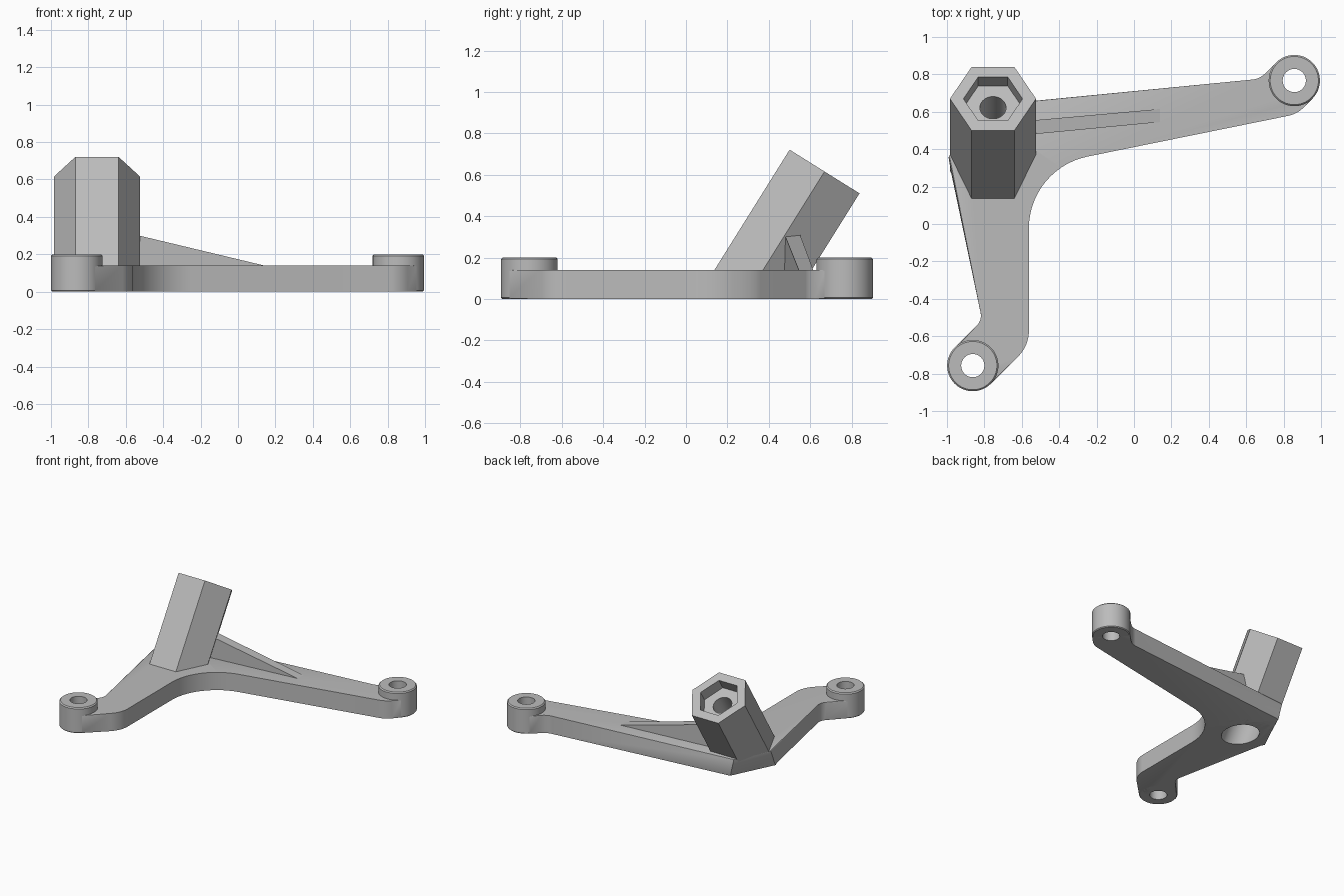
import bpy, bmesh, math
from mathutils import Vector, Matrix

if "Cube" in bpy.data.objects:
    bpy.data.objects.remove(bpy.data.objects["Cube"], do_unlink=True)

# One plain grey for the whole casting
GREY = (0.5, 0.5, 0.5, 1)
grey = bpy.data.materials.new("plain grey")
grey.use_nodes = True
grey.diffuse_color = GREY
grey.node_tree.nodes["Principled BSDF"].inputs["Base Color"].default_value = GREY

TILT = math.radians(32)
AXIS = Vector((0, math.sin(TILT), math.cos(TILT)))
FOOT = Vector((-0.754, 0.285, 0))
LENGTH = 0.726
HEX_R = 0.23
THICK = 0.14
BOSSES = {"front_boss": (-0.862, -0.757), "back_boss": (0.857, 0.767)}


def make(name, bm):
    bmesh.ops.recalc_face_normals(bm, faces=bm.faces)
    mesh = bpy.data.meshes.new(name)
    bm.to_mesh(mesh)
    bm.free()
    mesh.materials.append(grey)
    obj = bpy.data.objects.new(name, mesh)
    bpy.context.collection.objects.link(obj)
    return obj


def loft(name, rings, bevel=0):
    """Skin matching rings of points and cap both ends."""
    bm = bmesh.new()
    rows = [[bm.verts.new(p) for p in ring] for ring in rings]
    for a, b in zip(rows, rows[1:]):
        for i in range(len(a)):
            j = (i + 1) % len(a)
            bm.faces.new((a[i], a[j], b[j], b[i]))
    caps = [bm.faces.new(rows[0]), bm.faces.new(rows[-1])]
    if bevel:
        rim = [e for f in caps for e in f.edges]
        bmesh.ops.bevel(bm, geom=rim, offset=bevel, segments=2, profile=0.5,
                        affect='EDGES')
    return make(name, bm)


def circle(r, n, at, turn=Matrix()):
    return [turn @ Vector((r * math.cos(math.tau * i / n),
                           r * math.sin(math.tau * i / n), 0)) + Vector(at)
            for i in range(n)]


def rounded(corners, steps=14):
    """Outline from (x, y, tangent length) corners, each rounded by an arc."""
    out = []
    pts = [Vector(c[:2]) for c in corners]
    for i, p in enumerate(pts):
        d = corners[i][2]
        if not d:
            out.append(p)
            continue
        u = (pts[i - 1] - p).normalized()
        v = (pts[(i + 1) % len(pts)] - p).normalized()
        half = u.angle(v) / 2
        mid = p + (u + v).normalized() * (d / math.cos(half))
        a, b = p + u * d - mid, p + v * d - mid
        sweep = a.angle(b)
        for k in range(steps + 1):
            t = k / steps
            out.append(mid + (a * math.sin((1 - t) * sweep)
                              + b * math.sin(t * sweep)) / math.sin(sweep))
    return out


def cut(obj, cutters):
    bpy.context.view_layer.objects.active = obj
    for c in cutters:
        mod = obj.modifiers.new("cut", 'BOOLEAN')
        mod.operation, mod.solver, mod.object = 'DIFFERENCE', 'EXACT', c
        bpy.ops.object.modifier_apply(modifier=mod.name)


# Two-armed base plate; its outer corner leans with the socket
corners = [(-0.958, -0.66, 0), (-0.862, -0.757, 0), (-0.765, -0.854, 0),
           (-0.562, -0.651, 0.08), (-0.562, 0.297, 0.32), (0.872, 0.588, 0.05),
           (0.954, 0.67, 0), (0.857, 0.767, 0), (0.76, 0.864, 0),
           (0.672, 0.776, 0.04), (-0.824, 0.625, 0), (-0.98, 0.285, 0),
           (-0.812, -0.514, 0.04)]
bottom = rounded(corners)
corners[10] = (-0.857, 0.627, 0)
corners[11] = (-0.992, 0.36, 0)
top = rounded(corners)
plate = loft("base_plate", [[(p.x, p.y, 0) for p in bottom],
                            [(p.x, p.y, THICK) for p in top]], bevel=0.006)

# Round mounting bosses at the arm ends
bosses, screw_holes = [], []
for name, (x, y) in BOSSES.items():
    profile = [(0.131, 0), (0.137, 0.006), (0.137, 0.192), (0.129, 0.2)]
    bosses.append(loft(name, [circle(r, 64, (x, y, z)) for r, z in profile]))
    screw_holes.append(loft("hole_cutter", [circle(0.062, 48, (x, y, z))
                                            for z in (-0.1, 0.3)]))

# Tilted hexagonal socket, its foot trimmed level with the ground
turn = Matrix.Rotation(-TILT, 4, 'X')
foot = [Vector((p.x, p.y / math.cos(TILT), 0)) + FOOT
        for p in circle(HEX_R, 6, (0, 0, 0))]
socket = loft("hex_socket", [foot, circle(HEX_R, 6, FOOT + AXIS * LENGTH, turn)])


def axial_cutter(r, n, start, end):
    return loft("bore_cutter", [circle(r, n, FOOT + AXIS * s, turn)
                                for s in (start, end)])


bore = axial_cutter(0.07, 48, -0.2, 0.9)
counterbore = axial_cutter(0.126, 64, -0.2, 0.35)
nut_pocket = axial_cutter(0.158, 6, LENGTH - 0.09, 0.9)

# Sloping rib bracing the socket along the long arm
rib_ends = [(-0.62, 0.472, 0.547, 0.322), (0.14, 0.545, 0.615, THICK)]
rib = loft("brace_rib", [[(x, y0, 0.1), (x, y1, 0.1), (x, y1, z), (x, y0, z)]
                         for x, y0, y1, z in rib_ends])

# Drill everything
cut(plate, screw_holes + [counterbore])
for boss, hole in zip(bosses, screw_holes):
    cut(boss, [hole])
cut(socket, [nut_pocket, counterbore, bore])
for c in screw_holes + [bore, counterbore, nut_pocket]:
    bpy.data.objects.remove(c, do_unlink=True)

# Smooth the curved walls, keep the edges crisp
for obj in [plate, socket, rib] + bosses:
    bpy.ops.object.select_all(action='DESELECT')
    obj.select_set(True)
    bpy.context.view_layer.objects.active = obj
    bpy.ops.object.shade_smooth_by_angle(angle=math.radians(30))
